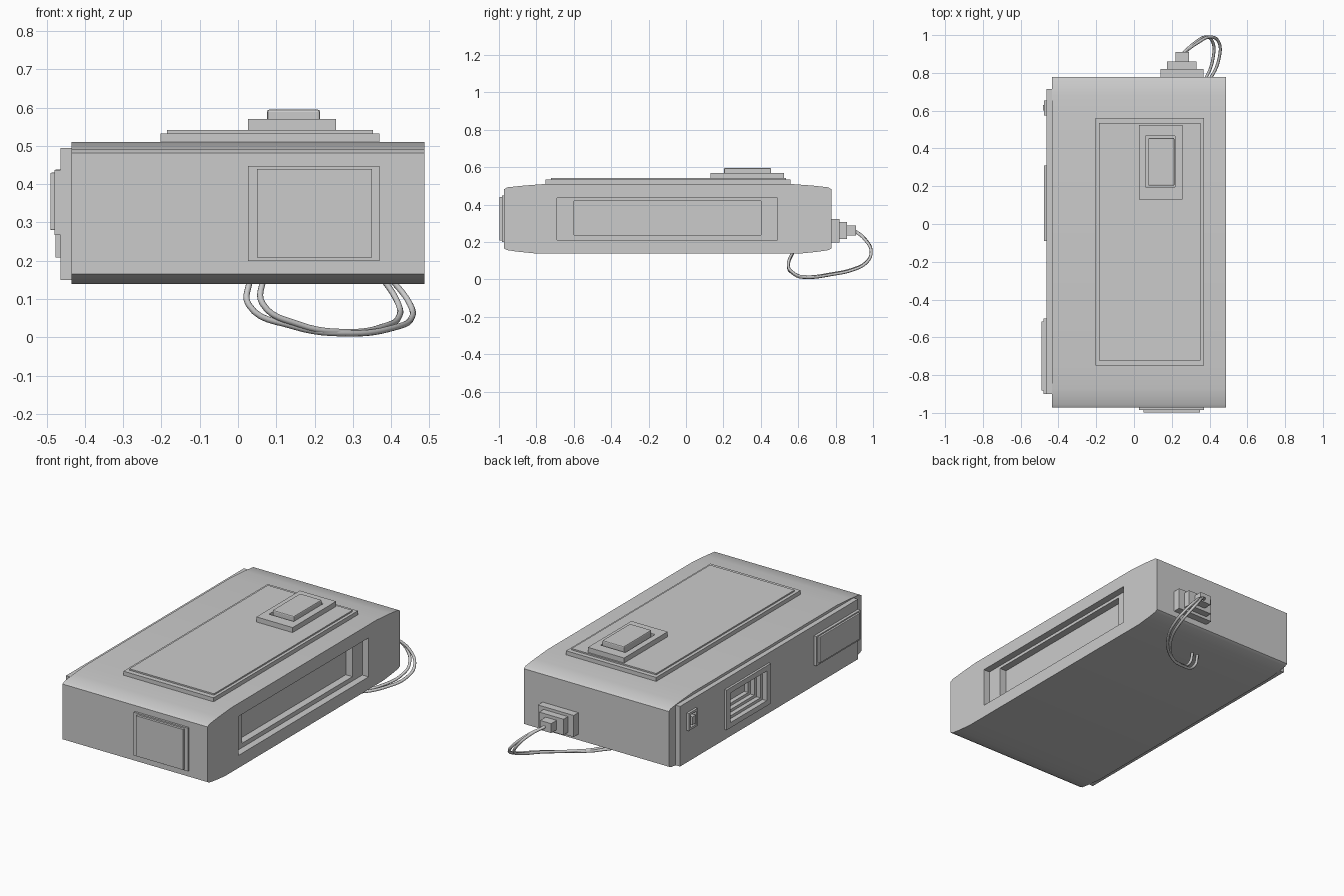
import bpy, bmesh

if "Cube" in bpy.data.objects:
    bpy.data.objects.remove(bpy.data.objects["Cube"])


def make(name, bm):
    bmesh.ops.recalc_face_normals(bm, faces=bm.faces)
    me = bpy.data.meshes.new(name)
    bm.to_mesh(me)
    bm.free()
    ob = bpy.data.objects.new(name, me)
    bpy.context.collection.objects.link(ob)
    return ob


def box(name, x, y, z, bevel=0):
    bm = bmesh.new()
    bmesh.ops.create_cube(bm, size=1)
    for v in bm.verts:
        v.co = [r[0] if c < 0 else r[1] for c, r in zip(v.co, (x, y, z))]
    if bevel:
        bmesh.ops.bevel(bm, geom=bm.edges[:], offset=bevel, segments=2,
                        profile=0.5, affect='EDGES')
    return make(name, bm)


def cut(targets, x, y, z):
    c = box("cutter", x, y, z)
    c.hide_render = True
    for t in targets:
        m = t.modifiers.new("cut", 'BOOLEAN')
        m.operation = 'DIFFERENCE'
        m.solver = 'EXACT'
        m.object = c
        bpy.context.view_layer.objects.active = t
        bpy.ops.object.modifier_apply(modifier=m.name)
    bpy.data.objects.remove(c)


# Body: side profile with softly tapered ends, extruded across x
profile = [(-0.972, 0.165), (-0.955, 0.156), (-0.9, 0.148), (-0.81, 0.139),
           (0.62, 0.139), (0.7, 0.147), (0.76, 0.156), (0.777, 0.165),
           (0.777, 0.482), (0.76, 0.492), (0.68, 0.501), (0.56, 0.51),
           (-0.755, 0.51), (-0.87, 0.501), (-0.955, 0.492), (-0.972, 0.482)]
bm = bmesh.new()
face = bm.faces.new([bm.verts.new((-0.435, y, z)) for y, z in profile])
ext = bmesh.ops.extrude_face_region(bm, geom=[face])
for v in ext["geom"]:
    if isinstance(v, bmesh.types.BMVert):
        v.co.x = 0.487
body = make("camera_body", bm)

# Two-step recess along the right side
cut([body], (0.447, 0.6), (-0.69, 0.49), (0.211, 0.435))
cut([body], (0.405, 0.6), (-0.6, 0.4), (0.236, 0.418))

# Lens side panel, window frame and viewfinder frame
panel = box("lens_panel", (-0.463, -0.425), (-0.9, 0.715), (0.15, 0.495))
window = box("lens_window_frame", (-0.476, -0.45), (-0.09, 0.31), (0.208, 0.438))
finder = box("viewfinder_frame", (-0.477, -0.45), (0.575, 0.655), (0.335, 0.435))

# Stepped lens recess, getting smaller with depth
for i in range(4):
    s = 0.03 + 0.016 * i
    cut([window, panel, body], (-0.6, -0.448 + 0.025 * i),
        (-0.09 + s * 1.2, 0.31 - s * 1.2), (0.208 + s, 0.438 - s))

# Viewfinder recess and eyepiece
cut([finder, panel], (-0.6, -0.455), (0.588, 0.642), (0.348, 0.422))
box("viewfinder_lens", (-0.483, -0.45), (0.6, 0.63), (0.362, 0.408))

# Flash
box("flash_frame", (-0.479, -0.45), (-0.9, -0.5), (0.267, 0.437))
box("flash_glass", (-0.49, -0.47), (-0.882, -0.515), (0.28, 0.43), 0.003)

# Top plate and shutter button
box("top_plate", (-0.203, 0.37), (-0.75, 0.56), (0.5, 0.533))
box("top_plate_inset", (-0.185, 0.353), (-0.722, 0.535), (0.525, 0.541))
base = box("button_base", (0.026, 0.256), (0.13, 0.525), (0.535, 0.57))
cut([base], (0.06, 0.218), (0.195, 0.465), (0.551, 0.7))
box("shutter_button", (0.076, 0.214), (0.203, 0.455), (0.545, 0.595), 0.006)

# Front end plate
box("end_plate", (0.026, 0.37), (-0.984, -0.96), (0.2, 0.448))
box("end_plate_inset", (0.05, 0.35), (-0.998, -0.975), (0.208, 0.44))

# Stepped strap mount on the back
for i, (x, y1, z) in enumerate([((0.14, 0.367), 0.82, (0.198, 0.322)),
                                ((0.176, 0.331), 0.86, (0.215, 0.306)),
                                ((0.22, 0.29), 0.91, (0.234, 0.288))]):
    box(f"strap_mount_{i + 1}", x, (0.76, y1), z)

# Wrist strap: two strands from the mount, out and under the body
path = [(0.25, 0.895, 0.262), (0.33, 0.955, 0.215), (0.41, 0.99, 0.14),
        (0.45, 0.96, 0.085), (0.453, 0.89, 0.05), (0.41, 0.78, 0.026),
        (0.29, 0.65, 0.01), (0.14, 0.575, 0.03), (0.028, 0.548, 0.085),
        (0.03, 0.575, 0.15)]
for k in range(2):
    cu = bpy.data.curves.new("wrist_strap", 'CURVE')
    cu.dimensions = '3D'
    cu.bevel_depth = 0.008
    cu.bevel_resolution = 2
    cu.resolution_u = 6
    cu.use_fill_caps = True
    sp = cu.splines.new('BEZIER')
    sp.bezier_points.add(len(path) - 1)
    for p, (x, y, z) in zip(sp.bezier_points, path):
        p.co = (0.25 + (x - 0.25) * (1 - 0.16 * k), y, z + 0.004 * k)
        p.handle_left_type = p.handle_right_type = 'AUTO'
    ob = bpy.data.objects.new(f"wrist_strap_{k + 1}", cu)
    bpy.context.collection.objects.link(ob)

# Smooth shading on the tapered ends, sharp edges kept
bpy.ops.object.select_all(action='DESELECT')
body.select_set(True)
bpy.context.view_layer.objects.active = body
bpy.ops.object.shade_smooth_by_angle(angle=0.5)
